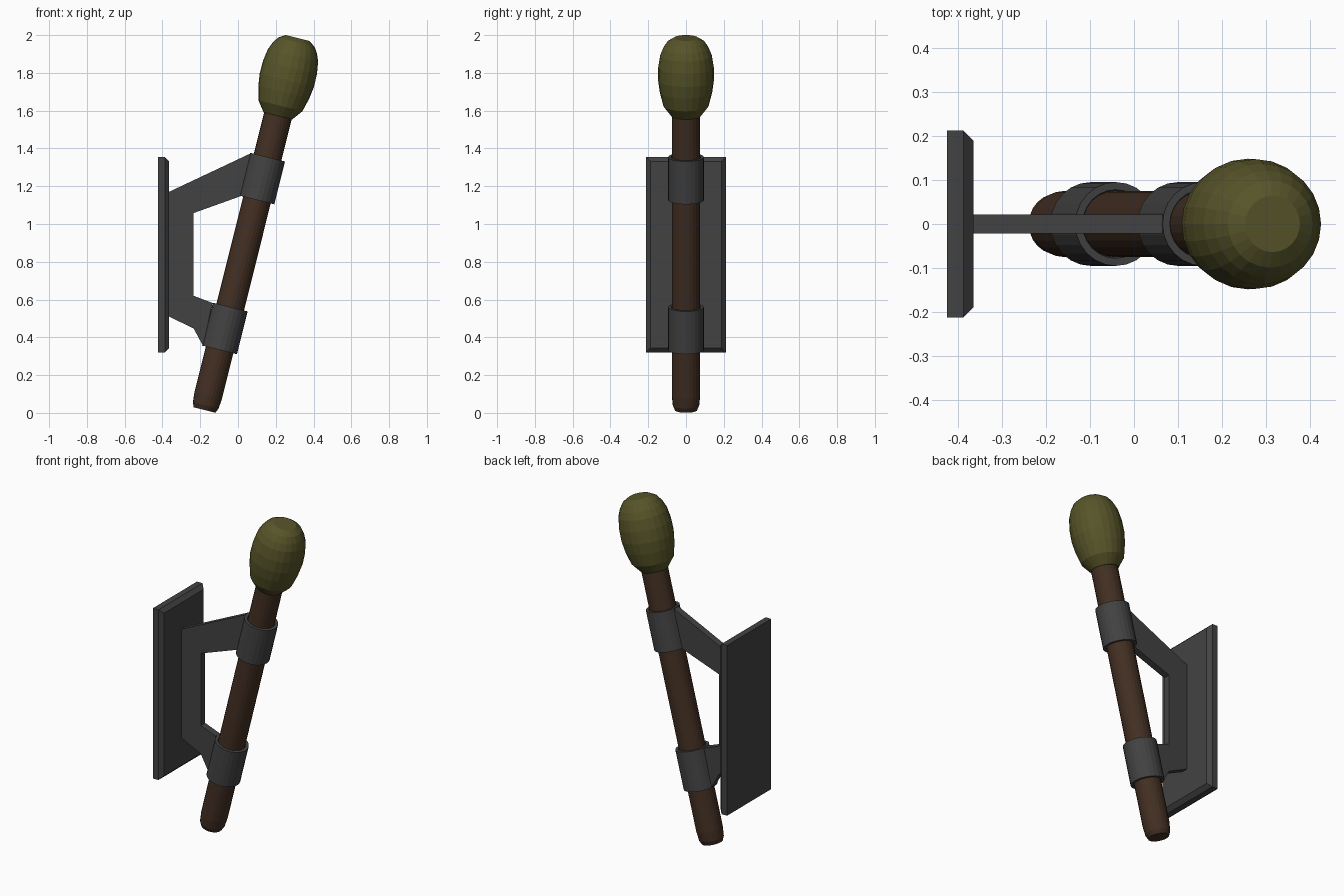
import bpy, bmesh, math
from mathutils import Matrix

if "Cube" in bpy.data.objects:
    bpy.data.objects.remove(bpy.data.objects["Cube"])

SIDES = 24
TILT = Matrix.Translation((-0.177, 0, 0.015)) @ Matrix.Rotation(math.radians(14), 4, 'Y')


def material(name, rgb):
    m = bpy.data.materials.new(name)
    m.diffuse_color = (*rgb, 1)
    m.use_nodes = True
    m.node_tree.nodes["Principled BSDF"].inputs["Base Color"].default_value = m.diffuse_color
    return m


WOOD = material("wood", (0.055, 0.028, 0.016))
CLOTH = material("cloth", (0.095, 0.09, 0.022))
IRON = material("iron", (0.055, 0.055, 0.055))


def finish(name, bm, mat):
    bmesh.ops.recalc_face_normals(bm, faces=bm.faces)
    me = bpy.data.meshes.new(name)
    bm.to_mesh(me)
    bm.free()
    me.materials.append(mat)
    ob = bpy.data.objects.new(name, me)
    bpy.context.collection.objects.link(ob)
    return ob


def lathe(name, profile, mat, closed=False):
    """Revolve (radius, height) points; closed joins last to first, else ends are capped."""
    bm = bmesh.new()
    rings = [[bm.verts.new((r * math.cos(a), r * math.sin(a), h))
              for a in (2 * math.pi * i / SIDES for i in range(SIDES))]
             for r, h in profile]
    pairs = list(zip(rings, rings[1:]))
    if closed:
        pairs.append((rings[-1], rings[0]))
    else:
        bm.faces.new(rings[0])
        bm.faces.new(rings[-1])
    for a, b in pairs:
        for i in range(SIDES):
            j = (i + 1) % SIDES
            bm.faces.new((a[i], a[j], b[j], b[i]))
    bm.transform(TILT)
    return finish(name, bm, mat)


# Tilted wooden handle
lathe("handle", [(0.059, 0), (0.070, 0.025), (0.075, 0.08), (0.075, 1.65)], WOOD)

# Wrapped torch head
lathe("torch_head", [(0.078, 1.605), (0.120, 1.66), (0.139, 1.735), (0.148, 1.80),
                     (0.147, 1.87), (0.137, 1.935), (0.121, 1.975), (0.099, 2.008),
                     (0.064, 2.03)], CLOTH)

# Two iron bands around the handle
for name, low, high in (("lower_band", 0.328, 0.562), ("upper_band", 1.146, 1.380)):
    lathe(name, [(0.095, low), (0.095, high), (0.078, high), (0.072, high - 0.02),
                 (0.072, low + 0.02), (0.078, low)], IRON, closed=True)

# Flat bracket joining the wall plate to the bands
outline = [(-0.37, 1.168), (0.065, 1.373), (0.022, 1.15), (-0.235, 1.058),
           (-0.235, 0.62), (-0.135, 0.582), (-0.185, 0.355), (-0.235, 0.447),
           (-0.37, 0.512)]
bm = bmesh.new()
face = bm.faces.new([bm.verts.new((x, -0.021, z)) for x, z in outline])
solid = bmesh.ops.extrude_face_region(bm, geom=[face])
bmesh.ops.translate(bm, vec=(0, 0.042, 0),
                    verts=[v for v in solid["geom"] if isinstance(v, bmesh.types.BMVert)])
finish("bracket", bm, IRON)

# Wall plate with a chamfered outer face
bm = bmesh.new()
plate_layers = []
for x, inset in ((-0.424, 0), (-0.387, 0), (-0.364, 0.023)):
    y, h = 0.212 - inset, 0.517 - inset
    plate_layers.append([bm.verts.new((x, sy * y, 0.838 + sz * h))
                         for sy, sz in ((-1, -1), (1, -1), (1, 1), (-1, 1))])
bm.faces.new(plate_layers[0])
bm.faces.new(plate_layers[-1])
for a, b in zip(plate_layers, plate_layers[1:]):
    for i in range(4):
        j = (i + 1) % 4
        bm.faces.new((a[i], a[j], b[j], b[i]))
finish("wall_plate", bm, IRON)
